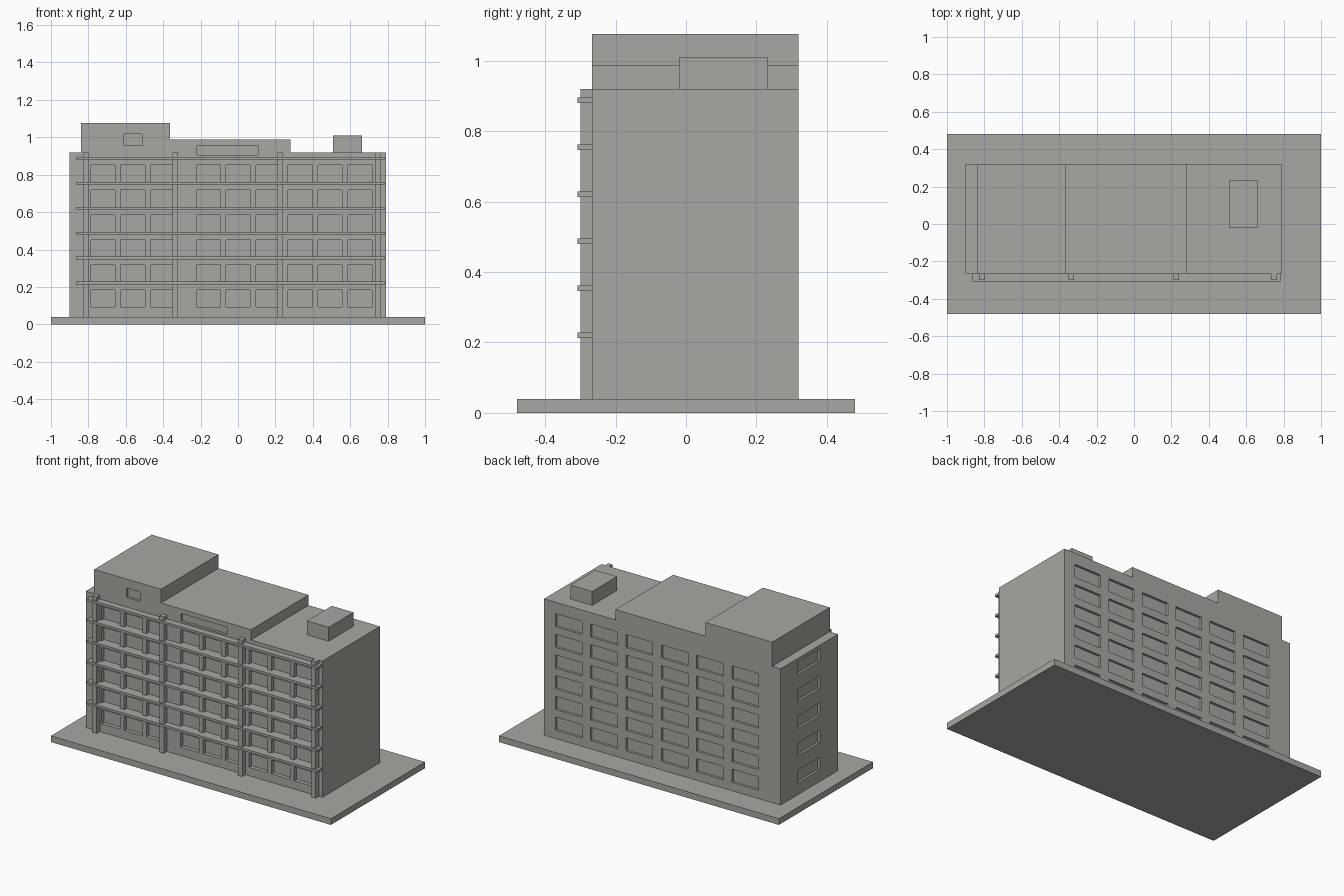
import bpy, bmesh
from mathutils import Matrix, Vector

if "Cube" in bpy.data.objects:
    bpy.data.objects.remove(bpy.data.objects["Cube"])

concrete = bpy.data.materials.new("concrete grey")
concrete.diffuse_color = (0.39, 0.39, 0.36, 1)
concrete.use_nodes = True
concrete.node_tree.nodes["Principled BSDF"].inputs["Base Color"].default_value = concrete.diffuse_color


def add_box(bm, lo, hi):
    lo, hi = Vector(lo), Vector(hi)
    size = hi - lo
    mat = Matrix.Translation((lo + hi) / 2) @ Matrix.Diagonal((*size, 1))
    bmesh.ops.create_cube(bm, size=1, matrix=mat)


def make_object(name, bm):
    bmesh.ops.recalc_face_normals(bm, faces=bm.faces)
    mesh = bpy.data.meshes.new(name)
    bm.to_mesh(mesh)
    bm.free()
    mesh.materials.append(concrete)
    obj = bpy.data.objects.new(name, mesh)
    bpy.context.collection.objects.link(obj)
    return obj


def boxes(name, items):
    bm = bmesh.new()
    for lo, hi in items:
        add_box(bm, lo, hi)
    return make_object(name, bm)


FRONT, BACK, LEFT, RIGHT = -0.267, 0.32, -0.90, 0.79
FLOOR, ROOF, STOREY = 0.04, 0.92, 0.1335

# Ground plate
boxes("ground_plate", [((-1, -0.48, 0), (1, 0.48, FLOOR))])

# Main block: stepped skyline extruded front to back
skyline = [(LEFT, FLOOR), (RIGHT, FLOOR), (RIGHT, ROOF), (0.28, ROOF),
           (0.28, 0.987), (-0.363, 0.987), (-0.363, 1.076), (-0.84, 1.076),
           (-0.84, ROOF), (LEFT, ROOF)]
bm = bmesh.new()
face = bm.faces.new([bm.verts.new((x, FRONT, z)) for x, z in skyline])
new = bmesh.ops.extrude_face_region(bm, geom=[face])["geom"]
bmesh.ops.translate(bm, vec=(0, BACK - FRONT, 0),
                    verts=[v for v in new if isinstance(v, bmesh.types.BMVert)])
building = make_object("building_block", bm)

# Window recesses, cut from the walls
cuts = []
front_depth, depth = 0.025, 0.015
for row in range(6):
    z = 0.094 + STOREY * row
    for bay in (-0.787, -0.223, 0.267):
        for i in range(3):
            x = bay + 0.16 * i
            cuts.append(((x, FRONT - 0.1, z), (x + 0.13, FRONT + front_depth, z + 0.09)))
    for i in range(6):
        x = -0.743 + 0.2525 * i
        cuts.append(((x, BACK - depth, z), (x + 0.19, BACK + 0.1, z + 0.085)))
for row in range(5):
    z = 0.115 + 0.175 * row
    cuts.append(((LEFT - 0.1, -0.08, z), (LEFT + depth, 0.145, z + 0.083)))
# Rooftop storey openings
cuts.append(((-0.61, FRONT - 0.1, 0.957), (-0.513, FRONT + depth, 1.018)))
cuts.append(((-0.22, FRONT - 0.1, 0.906), (0.108, FRONT + depth, 0.957)))
cutter = boxes("window_cutter", cuts)
cutter.hide_render = True

mod = building.modifiers.new("windows", "BOOLEAN")
mod.operation = "DIFFERENCE"
mod.solver = "EXACT"
mod.object = cutter
bpy.context.view_layer.update()
cut_mesh = bpy.data.meshes.new_from_object(
    building.evaluated_get(bpy.context.evaluated_depsgraph_get()))
building.modifiers.clear()
building.data = cut_mesh
bpy.data.objects.remove(cutter)

# Rooftop plant room
boxes("plant_room", [((0.507, -0.02, ROOF - 0.01), (0.662, 0.233, 1.01))])

# Facade columns
boxes("facade_columns", [((x, -0.299, FLOOR), (x + 0.03, FRONT + 0.005, ROOF))
                         for x in (-0.83, -0.35, 0.21, 0.734)])

# Balcony ledges
boxes("balcony_ledges", [((-0.865, -0.308, 0.213 + STOREY * i),
                          (0.784, FRONT + 0.005, 0.228 + STOREY * i))
                         for i in range(6)])
